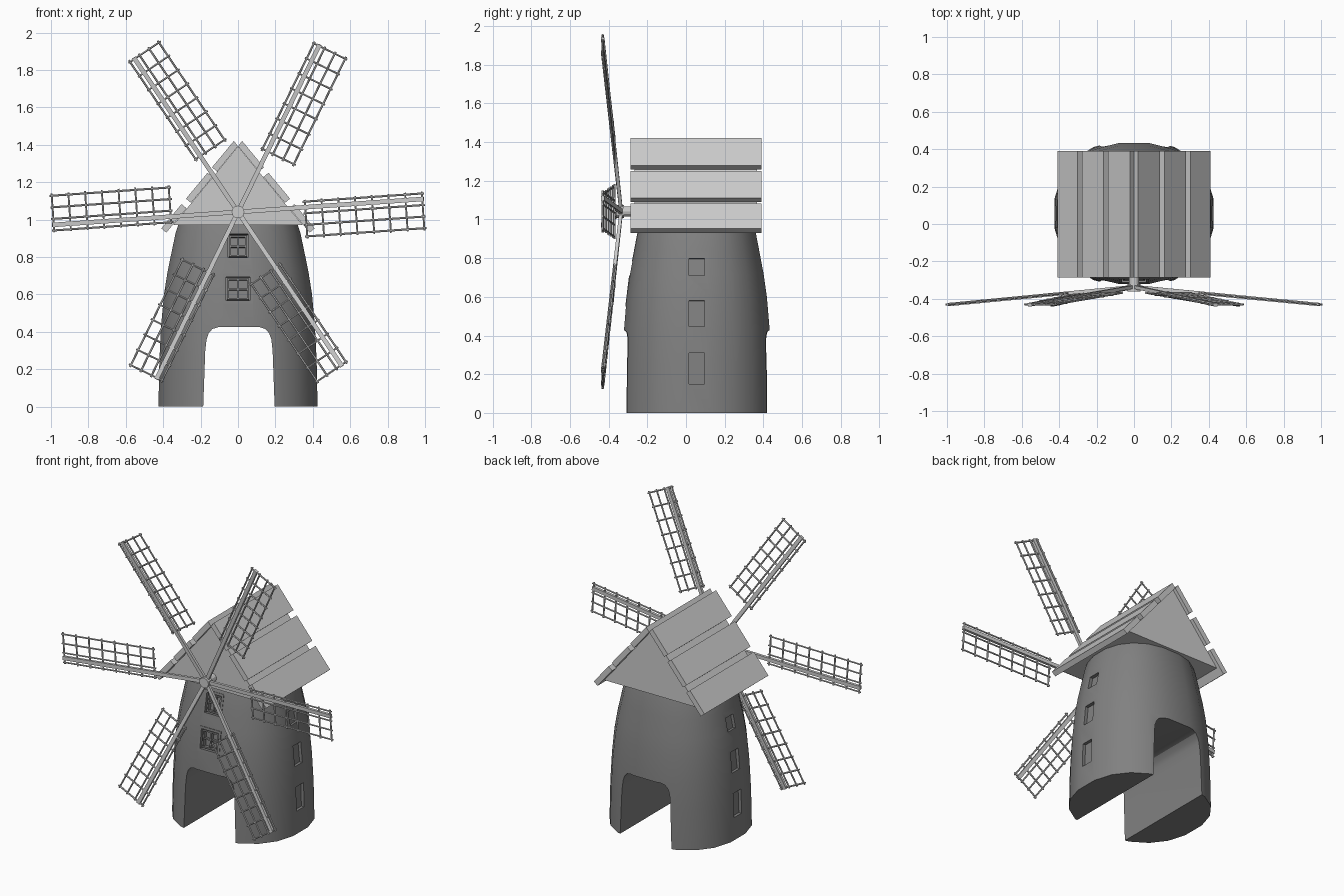
import bpy, bmesh, math
from mathutils import Matrix, Vector

if "Cube" in bpy.data.objects:
    bpy.data.objects.remove(bpy.data.objects["Cube"])

CY = 0.056          # tower axis in y
RATIO = 0.915       # tower depth / width
SQ = 0.87           # slightly squared plan (superellipse power)


def finish(name, bm, mat=None):
    bmesh.ops.recalc_face_normals(bm, faces=bm.faces)
    me = bpy.data.meshes.new(name)
    bm.to_mesh(me)
    bm.free()
    if mat:
        me.materials.append(mat)
    ob = bpy.data.objects.new(name, me)
    bpy.context.collection.objects.link(ob)
    return ob


def grey(name, v):
    m = bpy.data.materials.new(name)
    m.diffuse_color = (v, v, v, 1)
    m.use_nodes = True
    m.node_tree.nodes["Principled BSDF"].inputs["Base Color"].default_value = m.diffuse_color
    return m


STONE, WOOD = grey("dark_stone", .22), grey("wood", .6)


def add_box(bm, c, s, m=Matrix()):
    bmesh.ops.create_cube(bm, size=1, matrix=m @ Matrix.Translation(c) @ Matrix.Diagonal((*s, 1)))


def add_rod(bm, a, b, r, n=6, m=Matrix()):
    a, b = Vector(a), Vector(b)
    d = b - a
    rot = d.to_track_quat('Z', 'Y').to_matrix().to_4x4()
    bmesh.ops.create_cone(bm, cap_ends=True, segments=n, radius1=r, radius2=r, depth=d.length,
                          matrix=m @ Matrix.Translation((a + b) / 2) @ rot)


def prism(bm, pts, y0, y1):
    """Extrude an xz outline along y."""
    f = bm.faces.new([bm.verts.new((x, y0, z)) for x, z in pts])
    ext = bmesh.ops.extrude_face_region(bm, geom=[f])
    bmesh.ops.translate(bm, vec=(0, y1 - y0, 0),
                        verts=[v for v in ext['geom'] if isinstance(v, bmesh.types.BMVert)])


def cut(ob, bm):
    cutter = finish("cutter", bm)
    cutter.hide_render = True
    mod = ob.modifiers.new("cut", 'BOOLEAN')
    mod.operation, mod.solver, mod.object = 'DIFFERENCE', 'EXACT', cutter
    bpy.context.view_layer.objects.active = ob
    bpy.ops.object.modifier_apply(modifier=mod.name)
    bpy.data.objects.remove(cutter)


def spow(v):
    return math.copysign(abs(v) ** SQ, v)


# Tower: stacked 20-sided rings
profile = [(0, .43), (.25, .425), (.44, .415), (.6, .4), (.72, .381), (.84, .356), (.93, .337), (.99, .317)]
bm = bmesh.new()
N = 20
rings = []
for z, r in profile:
    angles = [2 * math.pi * (i + .5) / N for i in range(N)]
    rings.append([bm.verts.new((r * spow(math.cos(a)), CY + RATIO * r * spow(math.sin(a)), z)) for a in angles])
for lo, hi in zip(rings, rings[1:]):
    for i in range(N):
        j = (i + 1) % N
        bm.faces.new((lo[i], lo[j], hi[j], hi[i]))
bm.faces.new(rings[0])
bm.faces.new(rings[-1])
tower = finish("tower", bm, STONE)


def radius(z):
    for (z0, r0), (z1, r1) in zip(profile, profile[1:]):
        if z <= z1:
            return (r0 + (r1 - r0) * (z - z0) / (z1 - z0)) * math.cos(math.pi / N)


# Arched passage right through the tower
half = [(.193, -.05), (.191, 0), (.18, .3), (.173, .36), (.162, .392), (.142, .415), (.11, .425)]
bm = bmesh.new()
prism(bm, [(x + .005, z) for x, z in half + [(-x, z) for x, z in reversed(half)]], -1, 1)
cut(tower, bm)

# Side window recesses, both sides
bm = bmesh.new()
for z0, z1 in ((.15, .31), (.445, .58), (.71, .80)):
    tilt = math.atan((radius(z0) - radius(z1)) / (z1 - z0))
    for s in (-1, 1):
        m = (Matrix.Translation((s * radius((z0 + z1) / 2), CY, (z0 + z1) / 2))
             @ Matrix.Rotation(-s * tilt, 4, 'Y'))
        add_box(bm, (0, 0, 0), (.04, .08, z1 - z0), m)
cut(tower, bm)

# Front windows: recess plus frame with glazing bars
front = []
for name, z, w, h in (("lower_window", .63, .16, .16), ("upper_window", .86, .14, .16)):
    tilt = math.atan(RATIO * (radius(z - .08) - radius(z + .06)) / .14)
    m = Matrix.Translation((0, CY - RATIO * radius(z), z)) @ Matrix.Rotation(-tilt, 4, 'X')
    front.append((name, w, h, m))
bm = bmesh.new()
for name, w, h, m in front:
    add_box(bm, (0, 0, 0), (w - .01, .07, h - .01), m)
cut(tower, bm)
bpy.ops.object.select_all(action='DESELECT')
tower.select_set(True)
bpy.context.view_layer.objects.active = tower
bpy.ops.object.shade_smooth_by_angle(angle=math.radians(30))
for name, w, h, m in front:
    bm = bmesh.new()
    for fw, fh, y, t in ((w, h, .012, .016), (w - .045, h - .045, .022, .009)):
        for s in (-1, 1):
            add_box(bm, (s * (fw - t) / 2, y, 0), (t, .03, fh), m)
            add_box(bm, (0, y, s * (fh - t) / 2), (fw - 2 * t, .03, t), m)
    add_box(bm, (0, .023, 0), (.009, .024, h - .06), m)
    add_box(bm, (0, .024, 0), (w - .06, .022, .009), m)
    finish(name + "_frame", bm, STONE)

# Roof: three planks per slope, flush with gaps between them
bm = bmesh.new()
SLOPE, DX, DZ = 1.205, -.027, -.0225
for s in (-1, 1):
    for x0, x1 in ((.022, .139), (.163, .278), (.302, .41)):
        a, b = (x0, 1.447 - SLOPE * x0), (x1, 1.447 - SLOPE * x1)
        top = max(x0 + DX, 0)
        pts = [a, b, (b[0] + DX, b[1] + DZ), (top, a[1] + DZ - SLOPE * (top - x0 - DX))]
        prism(bm, [(s * x, z) for x, z in pts], -.287, .39)
finish("roof_planks", bm, WOOD)

# Gable block under the planks
bm = bmesh.new()
prism(bm, [(-.347, .97), (.347, .97), (0, 1.391)], -.265, .368)
finish("gable", bm, WOOD)

# Axle and hub
HUB = Vector((0, -.335, 1.041))
bm = bmesh.new()
add_rod(bm, (0, -.2, HUB.z), (0, -.335, HUB.z), .027, 12)
add_rod(bm, (0, -.32, HUB.z), (0, -.362, HUB.z), .034, 12)
finish("axle_hub", bm, WOOD)

# Six lattice sails, coned forward; local x is outward
for k in range(6):
    m = (Matrix.Translation(HUB) @ Matrix.Rotation(-math.radians(4 + 60 * k), 4, 'Y')
         @ Matrix.Rotation(-math.radians(5.5), 4, 'Z'))
    bm = bmesh.new()
    add_box(bm, (.5, 0, 0), (1.0, .018, .024), m)
    for i in range(8):
        x = .362 + i * .09
        add_rod(bm, (x, 0, .04), (x, 0, -.168), .0055, 6, m)
    for v in (.03, -.032, -.094, -.156):
        add_rod(bm, (.35, 0, v), (1.003, 0, v), .0055, 6, m)
    finish("sail_%d" % (k + 1), bm, WOOD)
